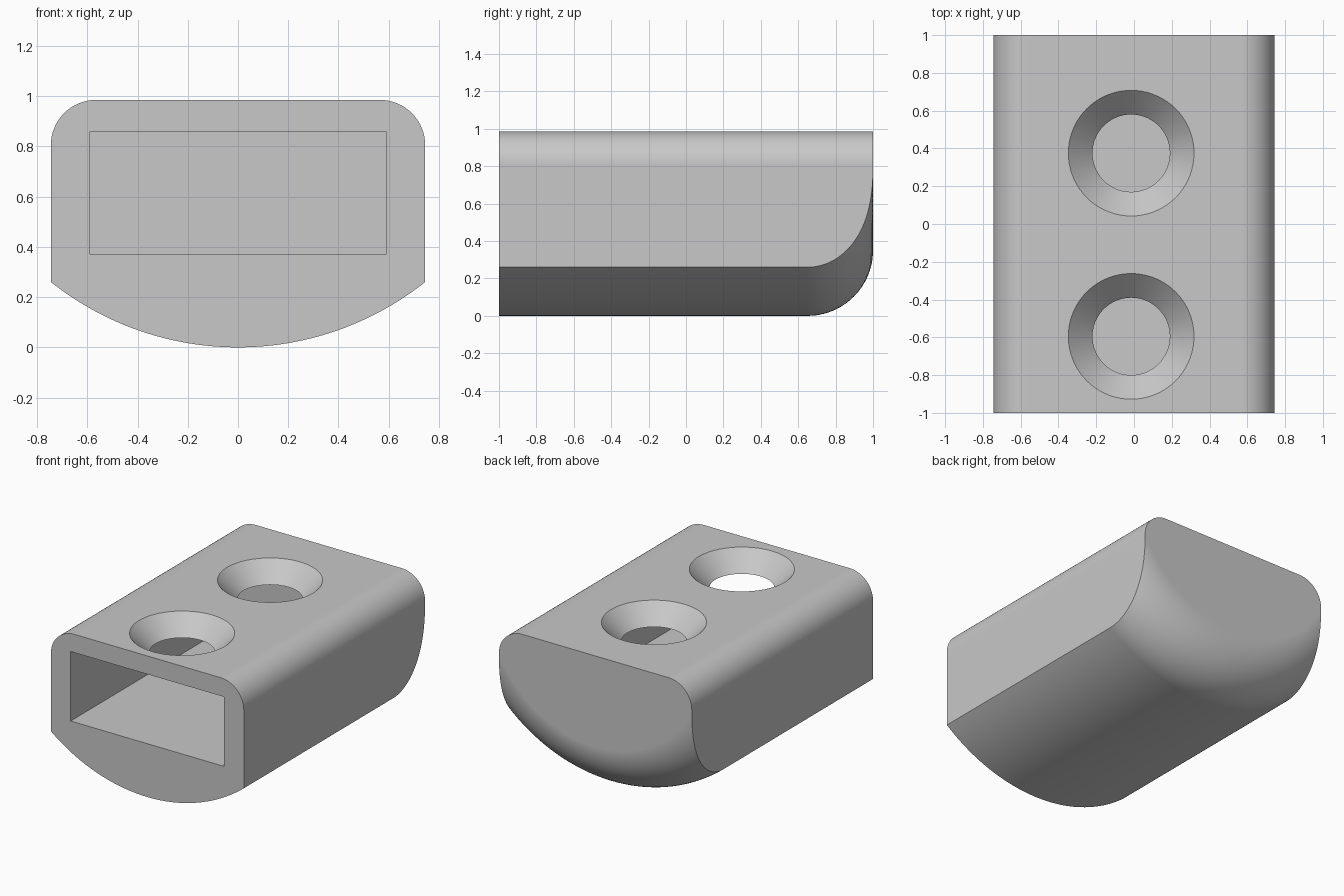
import bpy, bmesh, math
from mathutils import Matrix

if "Cube" in bpy.data.objects:
    bpy.data.objects.remove(bpy.data.objects["Cube"])

HALF_W, TOP, CORNER = 0.745, 0.985, 0.18   # outer section
BELLY, ROLL = 1.197, 0.35                  # belly radius, rear roll radius
ARC, FILLET, STEPS = 48, 16, 24


def material(name, value):
    mat = bpy.data.materials.new(name)
    mat.use_nodes = True
    colour = (value, value, value, 1)
    mat.diffuse_color = colour
    mat.node_tree.nodes["Principled BSDF"].inputs["Base Color"].default_value = colour
    return mat


def make_object(name, bm):
    bmesh.ops.recalc_face_normals(bm, faces=bm.faces)
    mesh = bpy.data.meshes.new(name)
    bm.to_mesh(mesh)
    bm.free()
    obj = bpy.data.objects.new(name, mesh)
    bpy.context.collection.objects.link(obj)
    return obj


def section(radius):
    """Round belly of the given radius, straight sides, rounded top corners."""
    reach = math.asin(HALF_W / radius)
    pts = []
    for i in range(ARC + 1):
        a = reach * (2 * i / ARC - 1)
        pts.append((radius * math.sin(a), BELLY - radius * math.cos(a)))
    for side, start in ((1, 0), (-1, math.pi / 2)):
        for i in range(FILLET + 1):
            a = start + math.pi / 2 * i / FILLET
            pts.append((side * (HALF_W - CORNER) + CORNER * math.cos(a),
                        TOP - CORNER + CORNER * math.sin(a)))
    return pts


# Body: sections lofted from the front to the rolled rear edge
bm = bmesh.new()
stations = [(-1, BELLY)]
for i in range(STEPS + 1):
    a = math.pi / 2 * i / STEPS
    stations.append((1 - ROLL + ROLL * math.sin(a), BELLY - ROLL + ROLL * math.cos(a)))
rings = [[bm.verts.new((x, y, z)) for x, z in section(r)] for y, r in stations]
for near, far in zip(rings, rings[1:]):
    for i in range(len(near)):
        j = (i + 1) % len(near)
        bm.faces.new((near[i], near[j], far[j], far[i]))
bm.faces.new(rings[0])
bm.faces.new(rings[-1])
body = make_object("body", bm)
body.data.materials.append(material("grey", 0.58))

# Rectangular socket, open at the front
bm = bmesh.new()
bmesh.ops.create_cube(bm, size=1, matrix=Matrix.Translation((0, -0.15, 0.615))
                      @ Matrix.Diagonal((1.184, 1.9, 0.485, 1)))
cutters = [make_object("socket_cutter", bm)]

# Countersunk screw holes through the top wall
for name, y in (("front", -0.595), ("rear", 0.375)):
    bm = bmesh.new()
    bmesh.ops.create_cone(bm, cap_ends=True, segments=72, radius1=0.107, radius2=0.433,
                          depth=0.325, matrix=Matrix.Translation((-0.015, y, 0.9225)))
    cutters.append(make_object(name + "_hole_cutter", bm))

bpy.context.view_layer.objects.active = body
body.select_set(True)
for cutter in cutters:
    cutter.hide_render = True
    cut = body.modifiers.new("cut", "BOOLEAN")
    cut.operation = "DIFFERENCE"
    cut.solver = "EXACT"
    cut.object = cutter
    bpy.ops.object.modifier_apply(modifier=cut.name)
    bpy.data.objects.remove(cutter)

# Smooth rounds with crisp edges
bpy.ops.object.shade_smooth_by_angle(angle=math.radians(25))
weighted = body.modifiers.new("weighted_normals", "WEIGHTED_NORMAL")
weighted.keep_sharp = True
